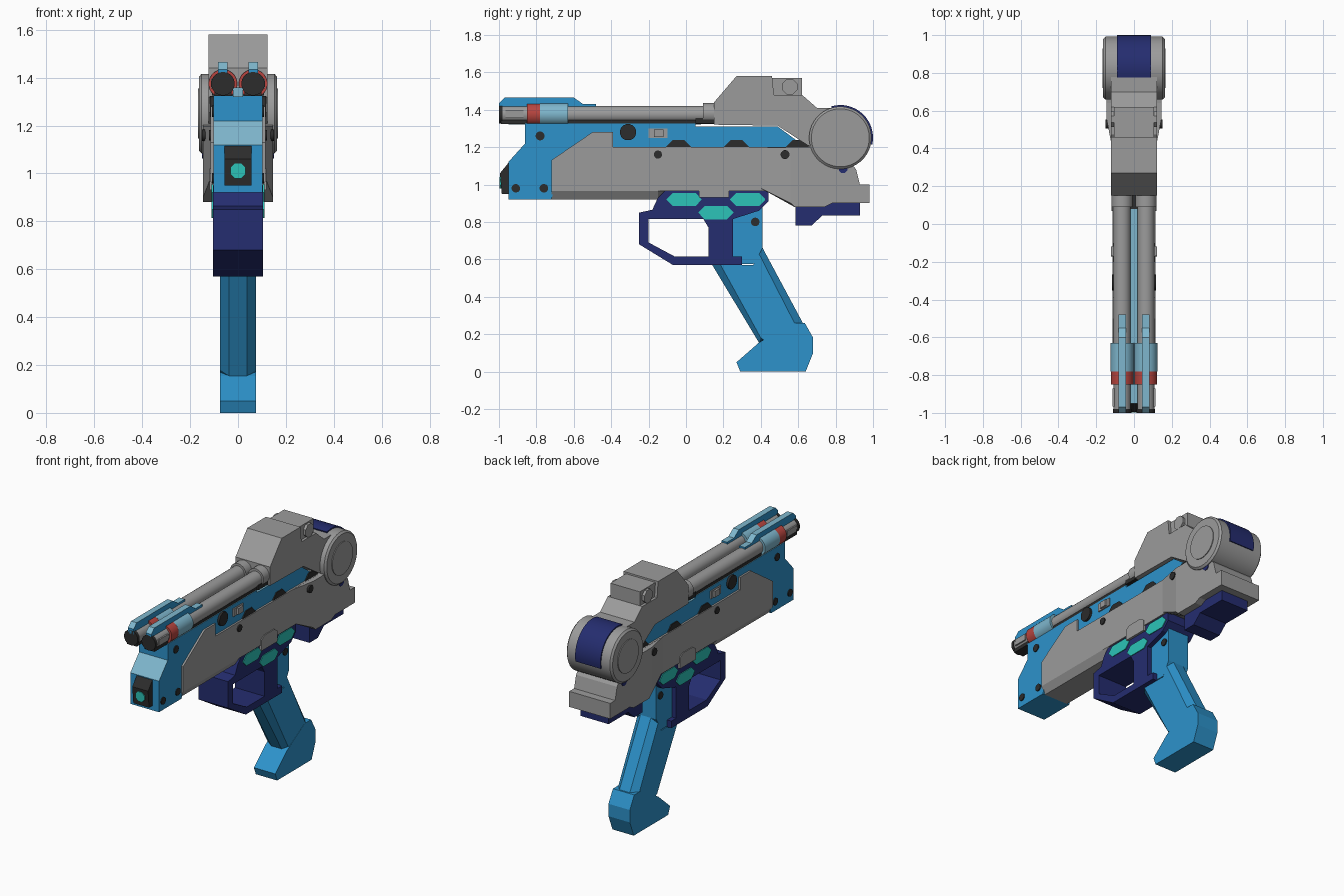
import bpy, bmesh, math


def material(name, rgb):
    m = bpy.data.materials.new(name)
    m.diffuse_color = (*rgb, 1)
    return m


GREY = material("grey", (0.33, 0.33, 0.33))
BLUE = material("blue", (0.026, 0.29, 0.60))
PALE = material("pale_blue", (0.21, 0.47, 0.61))
NAVY = material("navy", (0.018, 0.026, 0.16))
TEAL = material("teal", (0.025, 0.55, 0.48))
RED = material("red", (0.48, 0.06, 0.05))
BLACK = material("black", (0.025, 0.025, 0.025))


def loft(name, layers, mat, axis="x", smooth=False, top=None):
    """Skin equal-sized outlines placed along an axis and cap both ends.
    Axis x takes (y, z) outlines, axis y takes (x, z) outlines."""
    bm = bmesh.new()
    rows = []
    for d, pts in layers:
        rows.append([bm.verts.new((d, a, b) if axis == "x" else (a, d, b)) for a, b in pts])
    n = len(rows[0])
    for r0, r1 in zip(rows, rows[1:]):
        for i in range(n):
            j = (i + 1) % n
            bm.faces.new((r0[i], r0[j], r1[j], r1[i]))
    bm.faces.new(rows[0])
    bm.faces.new(rows[-1])
    bmesh.ops.recalc_face_normals(bm, faces=bm.faces)
    bm.normal_update()
    for f in bm.faces:
        f.smooth = smooth
        if top and f.normal.z > 0.4:
            f.material_index = 1
    me = bpy.data.meshes.new(name)
    bm.to_mesh(me)
    bm.free()
    me.materials.append(mat)
    if top:
        me.materials.append(top)
    if smooth:
        me.set_sharp_from_angle(angle=math.radians(35))
    ob = bpy.data.objects.new(name, me)
    bpy.context.collection.objects.link(ob)
    return ob


def slab(name, pts, w, mat, **kw):
    return loft(name, [(-w, pts), (w, pts)], mat, **kw)


def circle(a, b, r, n=24):
    return [(a + r * math.cos(math.tau * (i + 0.5) / n),
             b + r * math.sin(math.tau * (i + 0.5) / n)) for i in range(n)]


def box(a0, a1, b0, b1):
    return [(a0, b0), (a1, b0), (a1, b1), (a0, b1)]


def both_sides(name, pts, x0, x1, mat, smooth=False):
    for s, side in ((1, "right"), (-1, "left")):
        loft(f"{name}_{side}", [(s * x0, pts), (s * x1, pts)], mat, smooth=smooth)


# Blue core with pale sloped nose and top
slab("core_body", [(-0.95, 0.92), (-0.95, 1.12), (-0.86, 1.22), (-0.86, 1.325), (0.05, 1.325),
                   (0.05, 1.31), (0.49, 1.31), (0.64, 1.2), (0.64, 0.98), (-0.70, 0.98),
                   (-0.72, 0.92)], 0.102, BLUE, top=PALE)

# Front lamp panel
slab("lamp_panel", [(-0.94, 0.95), (-0.985, 0.95), (-0.995, 1.06), (-0.95, 1.115), (-0.94, 1.115)],
     0.056, BLACK)
loft("lamp", [(-0.998, circle(0, 1.01, 0.034, 8)), (-0.98, circle(0, 1.01, 0.034, 8))], TEAL, "y")

# Grey receiver shell with chamfered underside
def shell(low):
    return [(-0.72, low), (-0.72, 1.13), (-0.50, 1.28), (-0.39, 1.28), (-0.39, 1.2), (0.64, 1.2),
            (0.80, 1.22), (0.91, 1.08), (0.93, 1.0), (0.98, 1.0), (0.98, 0.9), (0.78, 0.9),
            (0.74, 0.88), (0.58, 0.88), (0.44, 0.965), (-0.10, 0.965), (-0.15, low)]


loft("receiver_shell", [(-0.114, shell(0.966)), (-0.085, shell(0.92)),
                        (0.085, shell(0.92)), (0.114, shell(0.966))], GREY)

# Rear cheeks that flare outwards
def cheek(front):
    return [(front, 1.199), (0.64, 1.199), (0.80, 1.22), (0.91, 1.08), (0.93, 1.0), (0.98, 1.0),
            (0.98, 0.9), (0.78, 0.9), (0.74, 0.88), (0.58, 0.88), (front, 0.90 if front > 0.5 else 0.98)]


for s, side in ((1, "right"), (-1, "left")):
    loft(f"rear_cheek_{side}", [(s * 0.09, cheek(0.40)), (s * 0.115, cheek(0.40)),
                                (s * 0.146, cheek(0.56))], GREY)

# Top housing, sight block and its round inset
slab("top_housing", [(0.15, 1.32), (0.15, 1.44), (0.27, 1.58), (0.46, 1.58), (0.47, 1.48),
                     (0.62, 1.48), (0.70, 1.41), (0.83, 1.41), (0.80, 1.2), (0.65, 1.21),
                     (0.49, 1.315)], 0.123, GREY)
slab("sight_block", box(0.45, 0.62, 1.475, 1.57), 0.105, GREY)
both_sides("sight_knob", circle(0.555, 1.522, 0.044, 8), 0.10, 0.122, GREY)

# Rear drum with navy wrap
DY, DZ = 0.825, 1.25
rim, body, hub = (circle(DY, DZ, r, 40) for r in (0.155, 0.167, 0.105))
loft("drum", [(-0.163, rim), (-0.152, body), (0.152, body), (0.163, rim)], GREY, smooth=True)
both_sides("drum_hub", hub, 0.15, 0.168, GREY, smooth=True)
arc = [math.radians(-12 + 118 * i / 16) for i in range(17)]
wrap = [(DY + 0.175 * math.cos(a), DZ + 0.175 * math.sin(a)) for a in arc]
wrap += [(DY + 0.15 * math.cos(a), DZ + 0.15 * math.sin(a)) for a in reversed(arc)]
slab("drum_wrap", wrap, 0.09, NAVY, smooth=True)
both_sides("drum_latch", circle(0.84, 1.085, 0.025, 8), 0.10, 0.15, NAVY)

# Twin barrels
def tube(name, x, z, y0, y1, r, mat):
    loft(name, [(y0, circle(x, z, r)), (y1, circle(x, z, r))], mat, "y", smooth=True)


BZ = 1.375
for s, side in ((1, "right"), (-1, "left")):
    bx = 0.063 * s
    tube(f"barrel_{side}", bx, BZ, -0.99, 0.16, 0.046, GREY)
    tube(f"muzzle_{side}", bx, BZ, -1.0, -0.98, 0.049, BLACK)
    tube(f"red_band_{side}", bx, BZ, -0.85, -0.78, 0.060, RED)
    tube(f"sleeve_{side}", bx, BZ, -0.78, -0.63, 0.061, PALE)
    tube(f"barrel_collar_{side}", bx, BZ + 0.005, 0.09, 0.16, 0.056, GREY)
    # Muzzle slot plate
    loft(f"muzzle_slot_{side}", [(s * 0.10, box(-0.965, -0.87, 1.355, 1.395)),
                                 (s * 0.113, box(-0.965, -0.87, 1.355, 1.395))], GREY)
    # Sight fin above each barrel
    fin = [(-1.0, 1.40), (-1.0, 1.435), (-0.97, 1.465), (-0.60, 1.465), (-0.55, 1.43),
           (-0.48, 1.43), (-0.48, 1.40)]
    loft(f"barrel_fin_{side}", [(bx - 0.02, fin), (bx + 0.02, fin)], BLUE, top=PALE)
    # Dark rail under each barrel
    loft(f"under_rail_{side}", [(bx - 0.035, box(-0.99, 0.15, 1.323, 1.345)),
                                (bx + 0.035, box(-0.99, 0.15, 1.323, 1.345))], BLACK)
slab("barrel_bridge", box(-0.95, 0.08, 1.32, 1.36), 0.02, PALE)
slab("rail_stop", box(0.05, 0.15, 1.325, 1.355), 0.108, BLACK)

# Trigger guard: upper block, front strut, floor and rear post
slab("guard_block", [(-0.11, 0.968), (0.44, 0.968), (0.44, 0.91), (0.39, 0.86), (0.25, 0.815),
                     (-0.20, 0.815), (-0.25, 0.85), (-0.18, 0.865), (-0.15, 0.93)], 0.105, NAVY)
slab("guard_front", [(-0.25, 0.85), (-0.20, 0.815), (-0.20, 0.69), (-0.25, 0.68)], 0.105, NAVY)
slab("guard_slope", [(-0.25, 0.68), (-0.20, 0.69), (-0.06, 0.615), (-0.07, 0.57)], 0.105, NAVY)
slab("guard_floor", [(-0.07, 0.57), (-0.06, 0.615), (0.30, 0.615), (0.30, 0.57)], 0.105, NAVY)
slab("guard_post", [(0.09, 0.82), (0.25, 0.82), (0.25, 0.61), (0.12, 0.61), (0.12, 0.77)],
     0.105, NAVY)

# Glowing six-sided cells
for i, (y, z) in enumerate(((-0.01, 0.92), (0.16, 0.85), (0.33, 0.92))):
    cell = [(y - 0.095, z), (y - 0.06, z + 0.036), (y + 0.06, z + 0.036), (y + 0.095, z),
            (y + 0.06, z - 0.036), (y - 0.06, z - 0.036)]
    both_sides(f"glow_cell_{i}", cell, 0.102, 0.110, TEAL)

# Grey clasp over the cells
both_sides("clasp", [(0.07, 0.93), (0.07, 1.0), (0.10, 1.02), (0.20, 1.02), (0.23, 1.0),
                     (0.23, 0.93)], 0.10, 0.12, GREY)

# Grip: mount, chamfered shaft and foot
slab("grip_mount", [(0.24, 0.97), (0.41, 0.97), (0.41, 0.66), (0.36, 0.575), (0.24, 0.575)],
     0.075, BLUE)
outer = [(0.14, 0.57), (0.41, 0.57), (0.41, 0.66), (0.63, 0.25), (0.52, 0.10), (0.39, 0.155)]
inner = [(0.185, 0.57), (0.36, 0.57), (0.385, 0.64), (0.585, 0.25), (0.52, 0.10), (0.40, 0.18)]
loft("grip_shaft", [(-0.075, inner), (-0.037, outer), (0.037, outer), (0.075, inner)], BLUE)
slab("grip_foot", [(0.29, 0), (0.64, 0), (0.68, 0.10), (0.68, 0.18), (0.635, 0.26), (0.57, 0.26),
                   (0.39, 0.155), (0.27, 0.05)], 0.076, BLUE)

# Navy rear underside
slab("rear_underside", [(0.585, 0.89), (0.585, 0.78), (0.67, 0.78), (0.73, 0.835), (0.93, 0.835),
                        (0.93, 0.91), (0.74, 0.91)], 0.10, NAVY)

# Bolts, port, vents and small side catch
for i, (y, z, r, x) in enumerate(((-0.78, 1.26, 0.024, 0.108), (-0.91, 0.98, 0.023, 0.108),
                                  (-0.76, 0.98, 0.023, 0.108), (-0.15, 1.16, 0.022, 0.121),
                                  (0.53, 1.16, 0.024, 0.150), (0.37, 0.80, 0.023, 0.082),
                                  (-0.31, 1.28, 0.044, 0.116))):
    both_sides(f"bolt_{i}", circle(y, z, r, 16), 0.06, x, BLACK, smooth=True)
for i, y in enumerate((-0.04, 0.27, 0.60)):
    both_sides(f"vent_{i}", [(y - 0.07, 1.198), (y - 0.03, 1.238), (y + 0.03, 1.238),
                             (y + 0.07, 1.198)], 0.10, 0.109, BLACK)
both_sides("side_catch", box(-0.20, -0.10, 1.25, 1.30), 0.10, 0.110, GREY)
both_sides("side_catch_tab", box(-0.17, -0.12, 1.255, 1.295), 0.10, 0.122, GREY)
